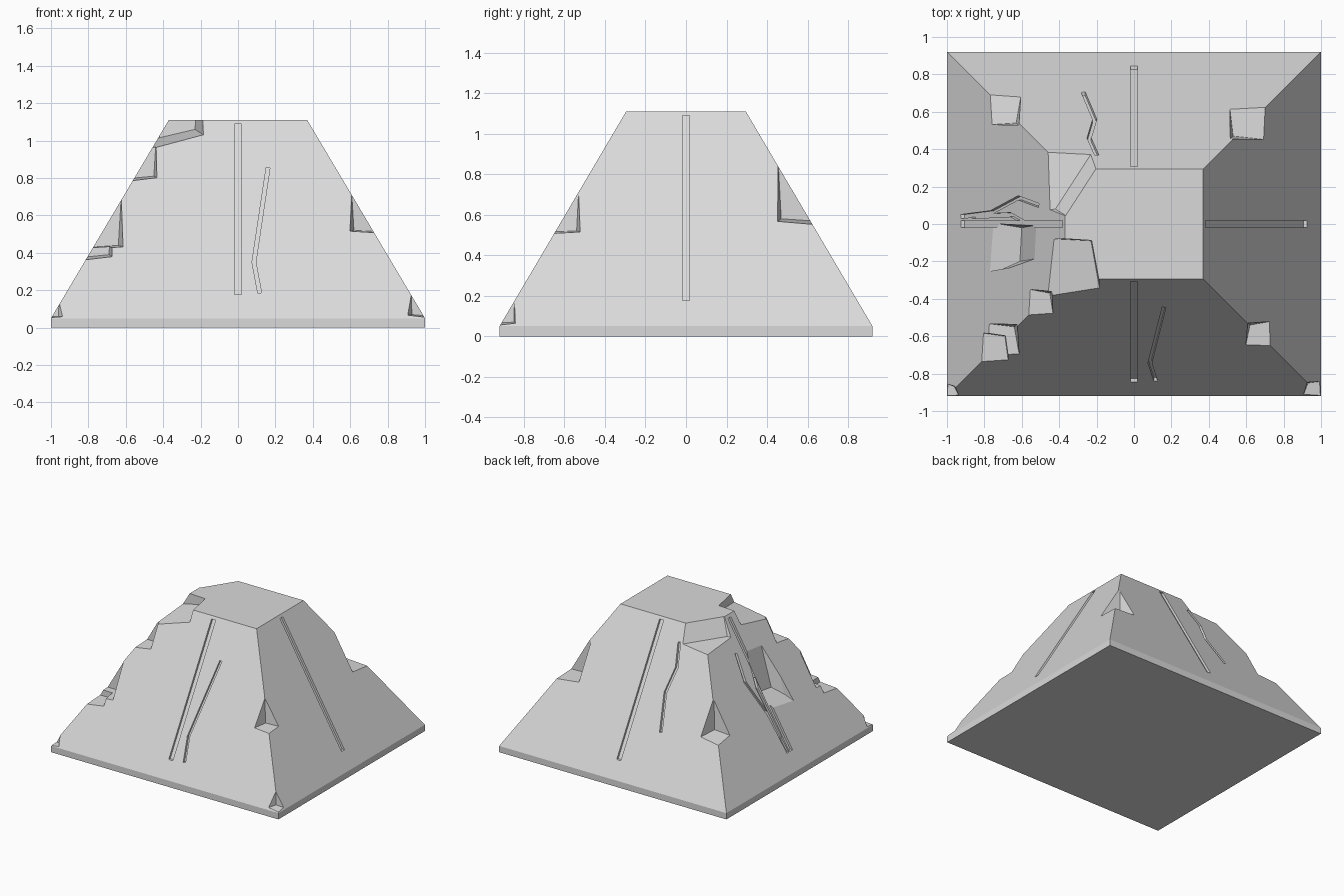
import bpy, bmesh
from mathutils import Vector

default_cube = bpy.data.objects.get("Cube")
if default_cube:
    bpy.data.objects.remove(default_cube, do_unlink=True)

# Overall proportions: plinth half sizes, top half sizes and heights
BASE = Vector((1.0, 0.92))
TOP = Vector((0.37, 0.295))
PLINTH_Z, TOP_Z = 0.05, 1.11

stone = bpy.data.materials.new("grey stone")
stone.use_nodes = True
stone.diffuse_color = (0.7, 0.7, 0.7, 1)
stone.node_tree.nodes["Principled BSDF"].inputs["Base Color"].default_value = stone.diffuse_color


def hull_object(name, points):
    """Closed convex solid around a handful of points."""
    bm = bmesh.new()
    for p in points:
        bm.verts.new(p)
    bmesh.ops.convex_hull(bm, input=bm.verts)
    bmesh.ops.dissolve_limit(bm, angle_limit=0.001, verts=bm.verts, edges=bm.edges)
    bmesh.ops.recalc_face_normals(bm, faces=bm.faces)
    mesh = bpy.data.meshes.new(name)
    bm.to_mesh(mesh)
    bm.free()
    mesh.materials.append(stone)
    obj = bpy.data.objects.new(name, mesh)
    bpy.context.collection.objects.link(obj)
    return obj


def ring(half, z):
    return [(sx * half.x, sy * half.y, z) for sx in (-1, 1) for sy in (-1, 1)]


# Truncated pyramid on a thin plinth
pyramid = hull_object("stone_pyramid", ring(BASE, 0) + ring(BASE, PLINTH_Z) + ring(TOP, TOP_Z))


def carve(cutter):
    cutter.hide_render = True
    mod = pyramid.modifiers.new("carve", 'BOOLEAN')
    mod.operation = 'DIFFERENCE'
    mod.solver = 'EXACT'
    mod.object = cutter
    bpy.context.view_layer.objects.active = pyramid
    bpy.ops.object.modifier_apply(modifier=mod.name)
    bpy.data.objects.remove(cutter, do_unlink=True)


def wall_point(side, u, z, off):
    """Point on a sloping side: u runs along it, off is the outward offset."""
    t = (z - PLINTH_Z) / (TOP_Z - PLINTH_Z)
    x, y = BASE.lerp(TOP, t)
    return {"front": (u, -y - off, z), "back": (u, y + off, z),
            "left": (x + off, u, z), "right": (-x - off, u, z)}[side]


def groove(side, path, width, depth):
    for a, b in zip(path, path[1:]):
        a, b = Vector(a), Vector(b)
        along = (b - a).normalized()
        across = Vector((-along.y, along.x)) * width / 2
        a, b = a - along * width / 4, b + along * width / 4
        carve(hull_object("groove_cutter", [
            wall_point(side, *(p + s * across), off)
            for p in (a, b) for s in (-1, 1) for off in (-depth, depth)]))


def chip(floor_z, slope, lean, inner):
    """Broken-out block: inner wall line, floor falling outward, leaning walls."""
    pts = [Vector(p) for p in inner]
    out = sum(pts, Vector((0, 0))).normalized()
    height = 0.5
    corners = pts + [pts[0] + out * 0.35, pts[-1] + out * 0.35]
    solid = []
    for p in corners:
        z = floor_z - slope * out.dot(p - pts[1])
        q = p - out * lean * height
        solid += [(p.x, p.y, z), (q.x, q.y, z + height)]
    carve(hull_object("chip_cutter", solid))


# Long straight groove down the middle of every side
for side in ("front", "back", "left", "right"):
    groove(side, [(0, 0.185), (0, 1.08)], 0.036, 0.02)

# Jagged cracks
groove("front", [(0.16, 0.85), (0.085, 0.35), (0.115, 0.19)], 0.02, 0.02)
groove("back", [(-0.27, 0.42), (-0.21, 0.66), (-0.24, 0.83), (-0.2, 0.98)], 0.022, 0.02)
groove("right", [(0.04, 0.18), (0.06, 0.44), (0.14, 0.69), (0.1, 0.87)], 0.022, 0.02)
groove("right", [(0.04, 0.28), (0.05, 0.62), (0, 0.77)], 0.022, 0.02)

# Broken upper corners
chip(1.06, 0.29, 0.08, [(-0.42, -0.08), (-0.23, -0.09), (-0.18, -0.37)])
chip(0.98, 0.1, 0.5, [(-0.2, 0.42), (-0.28, 0.3), (-0.42, 0.08), (-0.5, 0.07)])

# Chips along the sloping edges
chip(0.81, 0.15, 0.08, [(-0.43, -0.5), (-0.45, -0.37), (-0.58, -0.345)])
chip(0.44, 0.1, 0.08, [(-0.61, -0.72), (-0.64, -0.55), (-0.8, -0.53)])
chip(0.39, 0.15, 0.08, [(-0.67, -0.75), (-0.69, -0.6), (-0.83, -0.58)])
chip(0.47, 0.15, 0.08, [(-0.6, 0.71), (-0.63, 0.54), (-0.78, 0.53)])
chip(0.58, 0.12, 0.08, [(0.51, 0.64), (0.53, 0.47), (0.71, 0.45)])
chip(0.52, 0.08, 0.08, [(0.595, -0.66), (0.62, -0.54), (0.735, -0.52)])

# Chip in the middle of one side
chip(0.52, 0.5, 0.25, [(-0.7, -0.24), (-0.61, -0.2), (-0.6, -0.02), (-0.72, 0)])

# Small chips at the front base corners
chip(0.06, 0.1, 0.05, [(-0.93, -0.93), (-0.96, -0.87), (-1.01, -0.85)])
chip(0.07, 0.15, 0.05, [(0.9, -0.93), (0.93, -0.85), (1.01, -0.84)])
